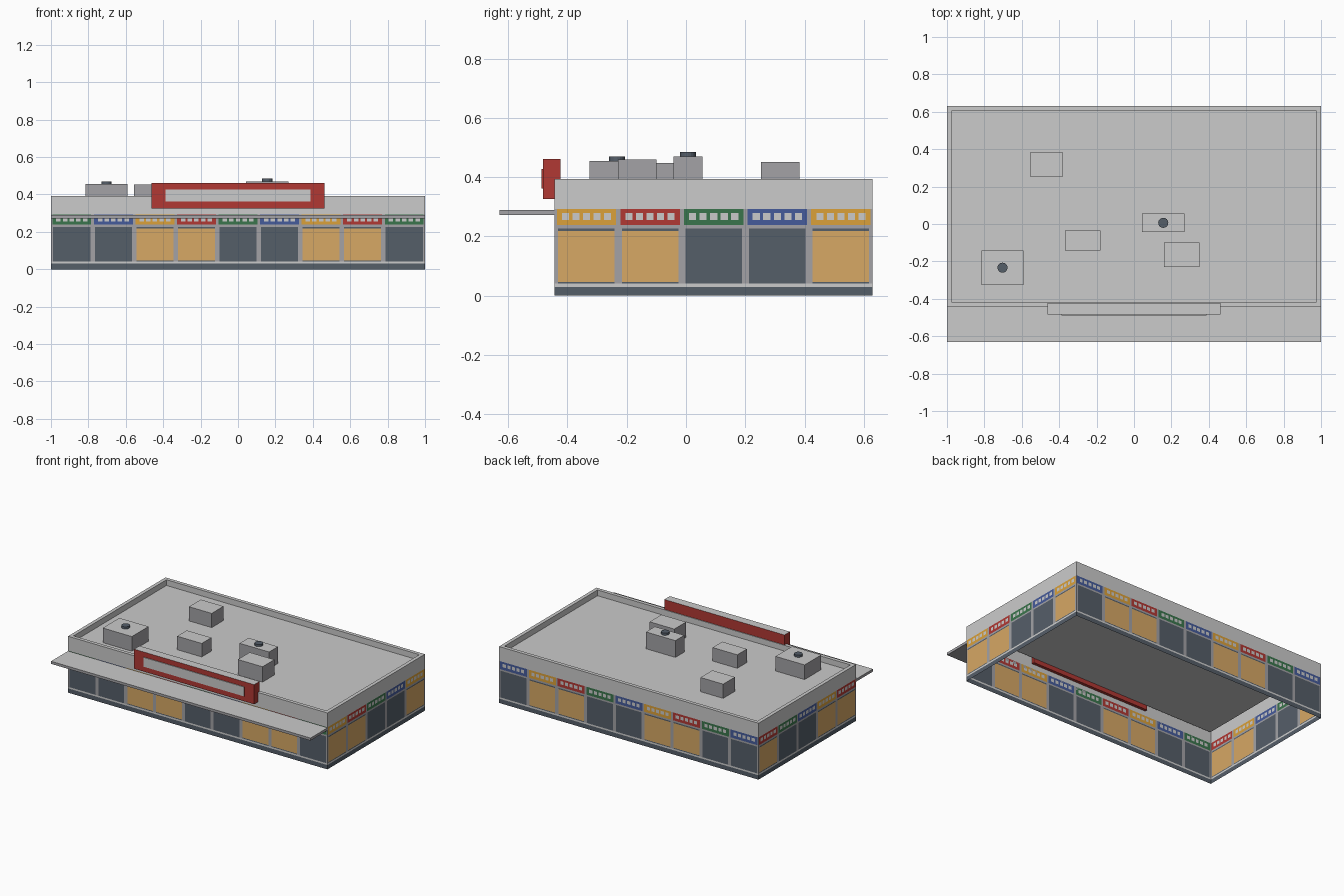
import bpy, bmesh, math
from mathutils import Vector

if "Cube" in bpy.data.objects:
    bpy.data.objects.remove(bpy.data.objects["Cube"])

# ---- flat colours (sRGB 0-255 converted to linear) ----
def lin(c):
    c /= 255
    return c / 12.92 if c <= 0.04045 else ((c + 0.055) / 1.055) ** 2.4

COLOURS = {
    "light_grey": (203, 203, 203), "mid_grey": (163, 162, 166),
    "dark_slate": (85, 94, 105), "tan": (215, 168, 101),
    "red": (177, 56, 51), "yellow": (219, 161, 58),
    "green": (58, 117, 76), "blue": (69, 91, 155),
}
NAMES = list(COLOURS)
MATS = []
for name, rgb in COLOURS.items():
    m = bpy.data.materials.new(name)
    m.diffuse_color = (*[lin(c) for c in rgb], 1)
    m.use_nodes = True
    m.node_tree.nodes["Principled BSDF"].inputs["Base Color"].default_value = m.diffuse_color
    MATS.append(m)
ID = {n: i for i, n in enumerate(NAMES)}

def finish(name, bm):
    me = bpy.data.meshes.new(name)
    bm.to_mesh(me)
    bm.free()
    for m in MATS:
        me.materials.append(m)
    ob = bpy.data.objects.new(name, me)
    bpy.context.collection.objects.link(ob)
    return ob

def box(name, lo, hi, side, top=None, front=None, floor=True):
    """Box with its own colour on the top and front faces."""
    bm = bmesh.new()
    bmesh.ops.create_cube(bm, size=1)
    for v in bm.verts:
        v.co = [l + (c + 0.5) * (h - l) for c, l, h in zip(v.co, lo, hi)]
    bm.normal_update()
    for f in bm.faces:
        f.material_index = ID[side]
        if top and f.normal.z > 0.5:
            f.material_index = ID[top]
        if front and f.normal.y < -0.5:
            f.material_index = ID[front]
    if not floor:
        low = [f for f in bm.faces if f.normal.z < -0.5]
        bmesh.ops.delete(bm, geom=low, context="FACES_ONLY")
    return finish(name, bm)

X, Y0, Y1, H, ROOF = 1.0, -0.443, 0.63, 0.393, 0.353

# ---- shopfront walls: single sheets cut into bays and coloured by rule ----
ROWS = [0, 0.03, 0.041, 0.047, 0.219, 0.227, 0.238, 0.256, 0.279, 0.293, H]
SIGNS = ["green", "blue", "yellow", "red"]

def cell_colour(u, z, pitch, shift):
    bay = int(u / pitch)
    off = u - (bay + 0.5) * pitch             # distance from bay centre
    sign = SIGNS[(bay + shift) % 4]
    in_window = abs(off) < pitch / 2 - 0.012
    if z < 0.03:
        return "dark_slate"                   # plinth
    if z < 0.041 or z > 0.293:
        return "light_grey"                   # sill and parapet
    if z < 0.227:
        if not in_window:
            return "mid_grey"                 # pilasters
        lit = sign in ("yellow", "red") and 0.047 < z < 0.219
        return "tan" if lit else "dark_slate"
    if z < 0.238 or abs(off) > pitch / 2 - 0.007:
        return "mid_grey"
    dot = any(abs(off - k * 0.0355) < 0.012 for k in range(-2, 3))
    return "light_grey" if dot and 0.256 < z < 0.279 else sign

def facade(name, origin, direction, length, bays, shift):
    pitch = length / bays
    local = [0, 0.007, 0.012, pitch - 0.012, pitch - 0.007]
    for k in range(-2, 3):
        local += [pitch / 2 + k * 0.0355 - 0.012, pitch / 2 + k * 0.0355 + 0.012]
    us = sorted(b * pitch + c for b in range(bays) for c in local) + [length]
    bm = bmesh.new()
    o, d = Vector(origin), Vector(direction)
    grid = [[bm.verts.new(o + d * u + Vector((0, 0, z))) for z in ROWS] for u in us]
    for i in range(len(us) - 1):
        for j in range(len(ROWS) - 1):
            f = bm.faces.new((grid[i][j], grid[i + 1][j], grid[i + 1][j + 1], grid[i][j + 1]))
            f.material_index = ID[cell_colour((us[i] + us[i + 1]) / 2,
                                              (ROWS[j] + ROWS[j + 1]) / 2, pitch, shift)]
    return finish(name, bm)

D = Y1 - Y0
facade("front_wall", (-X, Y0, 0), (1, 0, 0), 2 * X, 9, 0)
facade("back_wall", (X, Y1, 0), (-1, 0, 0), 2 * X, 9, 1)
facade("right_wall", (X, Y0, 0), (0, 1, 0), D, 5, 2)
facade("left_wall", (-X, Y1, 0), (0, -1, 0), D, 5, 3)

# ---- parapet cap, parapet inner face and roof deck ----
def ring(bm, x, y0, y1, z):
    return [bm.verts.new(p) for p in ((-x, y0, z), (x, y0, z), (x, y1, z), (-x, y1, z))]

bm = bmesh.new()
T = 0.025
loops = [ring(bm, X, Y0, Y1, H), ring(bm, X - T, Y0 + T, Y1 - T, H),
         ring(bm, X - T, Y0 + T, Y1 - T, ROOF)]
for a, b in zip(loops, loops[1:]):
    for k in range(4):
        n = (k + 1) % 4
        bm.faces.new((a[k], a[n], b[n], b[k]))
bm.faces.new(loops[2])
finish("roof_and_parapet", bm)

# ---- canopy and sign board ----
box("canopy", (-X, -0.63, 0.272), (X, Y0, 0.29), "mid_grey", top="light_grey")
box("sign_board", (-0.463, -0.483, 0.326), (0.463, -0.423, 0.462), "red", top="light_grey")
box("sign_panel", (-0.388, -0.488, 0.362), (0.388, -0.483, 0.427), "red",
    top="light_grey", front="light_grey")

# ---- rooftop units: x0, x1, y0, y1, top, has fan ----
UNITS = [
    (-0.555, -0.38, 0.253, 0.383, 0.452, False),
    (-0.37, -0.18, -0.142, -0.036, 0.447, False),
    (-0.815, -0.591, -0.325, -0.142, 0.455, True),
    (0.043, 0.27, -0.043, 0.055, 0.47, True),
    (0.16, 0.35, -0.23, -0.1, 0.46, False),
]
for i, (x0, x1, y0, y1, top, fan) in enumerate(UNITS, 1):
    box(f"roof_unit_{i}", (x0, y0, ROOF), (x1, y1, top), "mid_grey",
        top="light_grey", floor=False)
    if fan:
        bm = bmesh.new()
        bmesh.ops.create_cone(bm, cap_ends=True, segments=16, radius1=0.027,
                              radius2=0.027, depth=0.016)
        bmesh.ops.translate(bm, verts=bm.verts,
                            vec=((x0 + x1) / 2, (y0 + y1) / 2, top + 0.007))
        for f in bm.faces:
            f.material_index = ID["dark_slate"]
        finish(f"roof_fan_{i}", bm)
